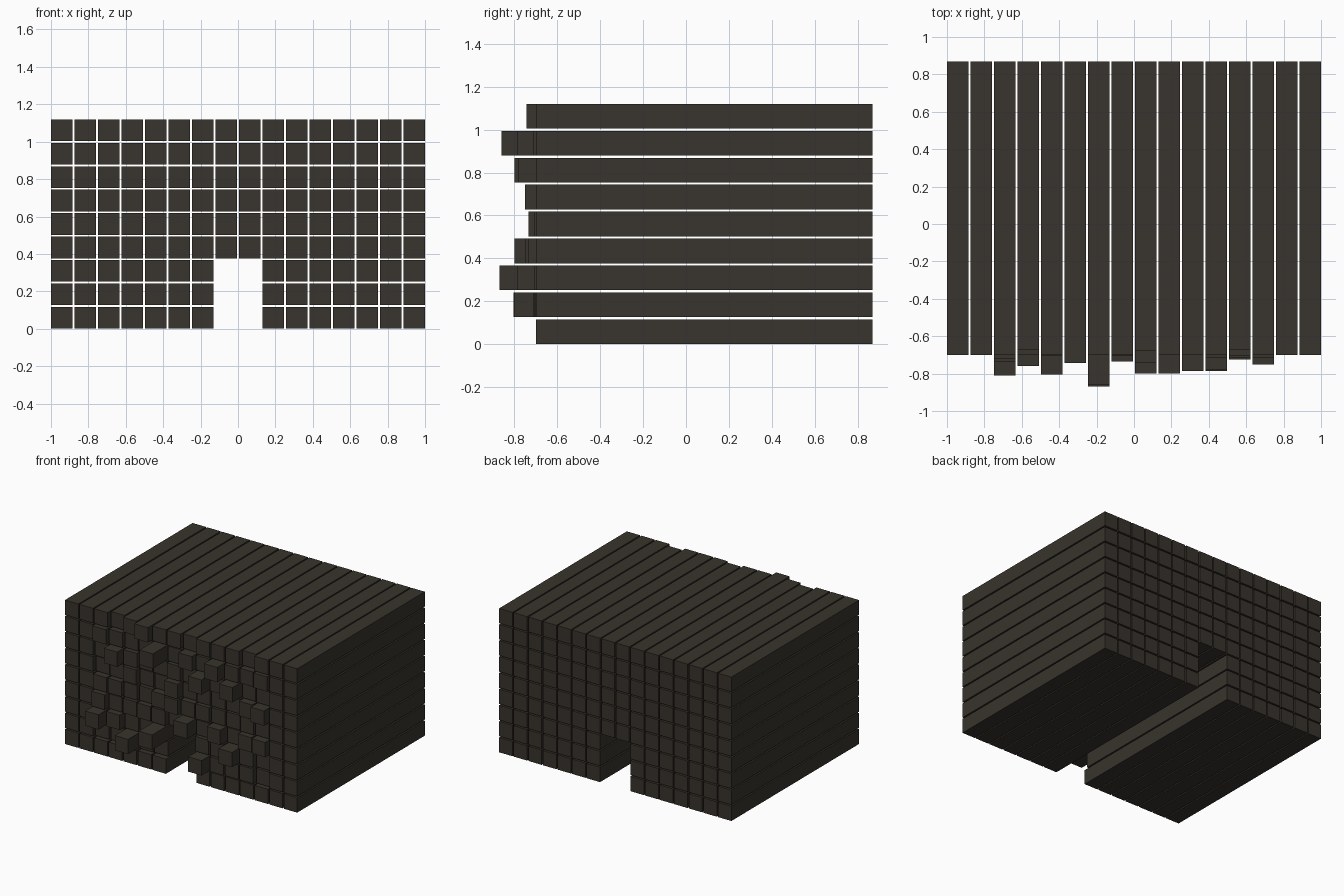
import bpy, bmesh, random
from mathutils import Matrix

if "Cube" in bpy.data.objects:
    bpy.data.objects.remove(bpy.data.objects["Cube"])

random.seed(4)
COLS, ROWS = 16, 9
SIZE = 0.115                       # beam cross-section
PX = (2.0 - SIZE) / (COLS - 1)     # column pitch
PZ = (1.12 - SIZE) / (ROWS - 1)    # row pitch
FRONT, BACK = -0.70, 0.87

# beams that stick out of the front face: (column, row) -> distance
PROUD = {
    (9, 1): 0.10, (4, 1): 0.105, (6, 2): 0.17, (2, 2): 0.11, (11, 2): 0.085,
    (3, 2): 0.03, (8, 3): 0.10, (10, 3): 0.05, (13, 3): 0.035, (12, 3): 0.025,
    (2, 3): 0.035, (7, 4): 0.035, (7, 5): 0.035, (13, 5): 0.05, (3, 6): 0.06,
    (9, 6): 0.10, (11, 6): 0.08, (6, 7): 0.16, (8, 7): 0.04, (10, 7): 0.085,
    (2, 7): 0.02, (5, 8): 0.043, (3, 8): -0.03, (8, 8): -0.02, (12, 8): -0.03,
}

mat = bpy.data.materials.new("dark_brown")
mat.diffuse_color = (0.04, 0.034, 0.026, 1)
mat.use_nodes = True
mat.node_tree.nodes["Principled BSDF"].inputs["Base Color"].default_value = mat.diffuse_color


def add_box(bm, x0, x1, y0, y1, z0, z1):
    m = Matrix.Translation(((x0 + x1) / 2, (y0 + y1) / 2, (z0 + z1) / 2))
    m = m @ Matrix.Diagonal((x1 - x0, y1 - y0, z1 - z0, 1))
    bmesh.ops.create_cube(bm, size=1, matrix=m)


# stacked layers of square beams, with a tunnel through the lower middle
for r in range(ROWS):
    bm = bmesh.new()
    for c in range(COLS):
        if r < 3 and c in (7, 8):
            continue
        # slight unevenness in the middle of the front
        jitter = random.uniform(-0.03, 0.015) if 2 <= c <= 13 and 1 <= r <= 7 else 0
        out = PROUD.get((c, r), jitter)
        x, z = -1 + c * PX, r * PZ
        add_box(bm, x, x + SIZE, FRONT - out, BACK, z, z + SIZE)
    name = f"beam_layer_{r + 1}"
    mesh = bpy.data.meshes.new(name)
    bm.to_mesh(mesh)
    bm.free()
    mesh.materials.append(mat)
    bpy.context.collection.objects.link(bpy.data.objects.new(name, mesh))
